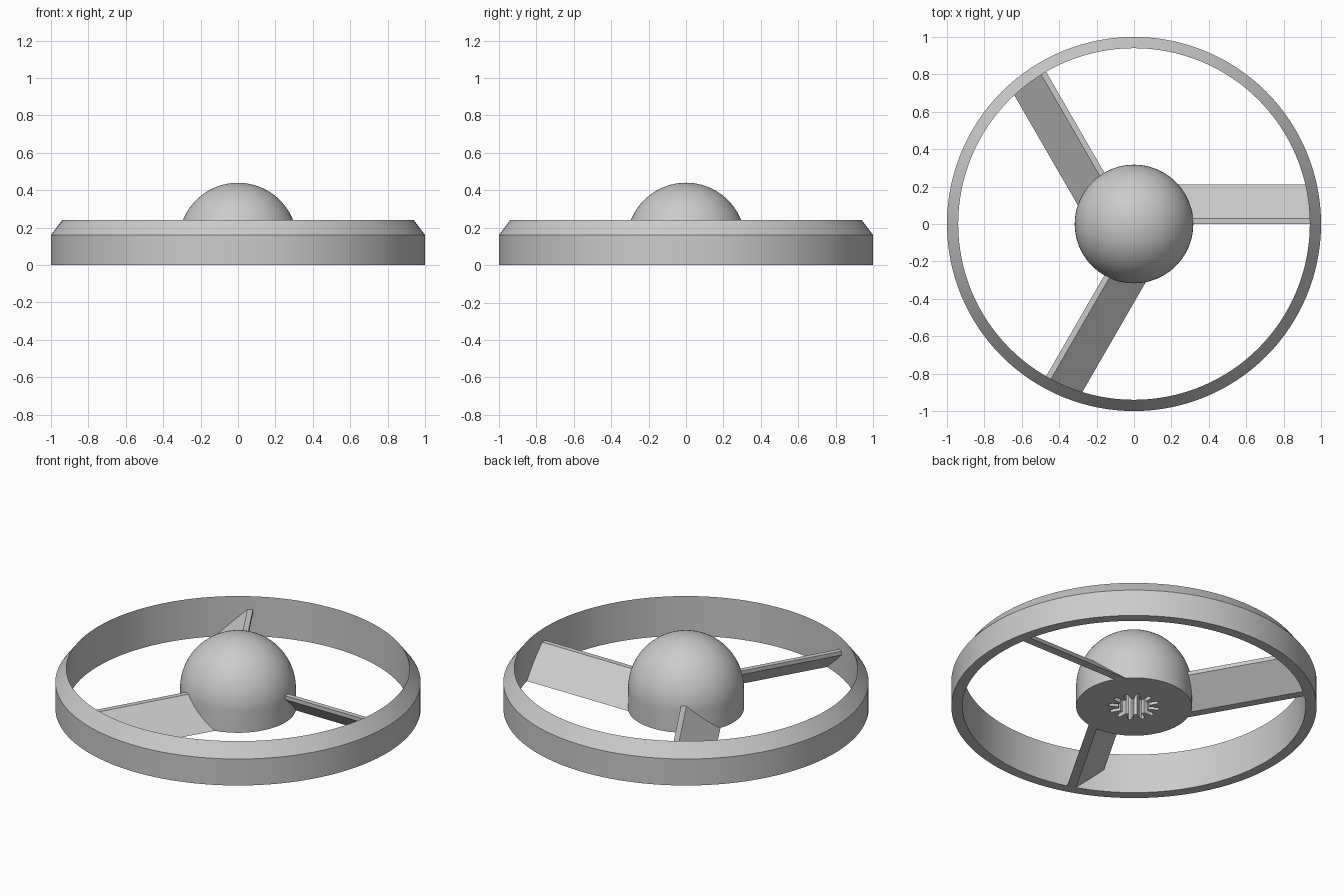
import bpy, bmesh, math
from mathutils import Matrix

if "Cube" in bpy.data.objects:
    bpy.data.objects.remove(bpy.data.objects["Cube"])

grey = bpy.data.materials.new("plain grey")
grey.diffuse_color = (0.6, 0.6, 0.6, 1)
grey.use_nodes = True
grey.node_tree.nodes["Principled BSDF"].inputs["Base Color"].default_value = grey.diffuse_color


def finish(name, bm):
    """Turn a bmesh into a grey object with clean outward normals."""
    bmesh.ops.remove_doubles(bm, verts=bm.verts, dist=1e-5)
    bmesh.ops.recalc_face_normals(bm, faces=bm.faces)
    mesh = bpy.data.meshes.new(name)
    bm.to_mesh(mesh)
    bm.free()
    mesh.materials.append(grey)
    obj = bpy.data.objects.new(name, mesh)
    bpy.context.collection.objects.link(obj)
    return obj


def activate(obj):
    bpy.ops.object.select_all(action='DESELECT')
    obj.select_set(True)
    bpy.context.view_layer.objects.active = obj


def smooth(obj):
    activate(obj)
    bpy.ops.object.shade_smooth_by_angle(angle=math.radians(25))


def lathe(name, profile, closed, steps=128):
    """Spin an (r, z) profile around the z axis."""
    bm = bmesh.new()
    vs = [bm.verts.new((r, 0, z)) for r, z in profile]
    pairs = list(zip(vs, vs[1:])) + ([(vs[-1], vs[0])] if closed else [])
    edges = [bm.edges.new(p) for p in pairs]
    bmesh.ops.spin(bm, geom=vs + edges, axis=(0, 0, 1), cent=(0, 0, 0),
                   angle=2 * math.pi, steps=steps, use_merge=False)
    return finish(name, bm)


def prism(name, points, offset):
    """Extrude a flat polygon along an offset vector."""
    bm = bmesh.new()
    face = bm.faces.new([bm.verts.new(p) for p in points])
    new = bmesh.ops.extrude_face_region(bm, geom=[face], use_keep_orig=True)
    moved = [v for v in new["geom"] if isinstance(v, bmesh.types.BMVert)]
    bmesh.ops.translate(bm, verts=moved, vec=offset)
    return finish(name, bm)


# Outer ring with a chamfer rising to a sharp inner rim
ring = lathe("outer_ring", [(0.94, 0), (1, 0), (1, 0.16), (0.94, 0.24)], True)
smooth(ring)

# Hub: short cylinder topped by a hemisphere
R, Z = 0.317, 0.123
dome = [(R * math.cos(a), Z + R * math.sin(a))
        for a in (math.pi / 2 * i / 24 for i in range(24))]
hub = lathe("hub", [(0, 0), (R, 0)] + dome + [(0, Z + R)], False)

# Splined socket cut into the underside of the hub
teeth = 12
socket = []
for t in range(teeth):
    mid = 2 * math.pi * t / teeth
    for r, a in ((0.085, -0.16), (0.13, -0.10), (0.14, -0.05),
                 (0.14, 0.05), (0.13, 0.10), (0.085, 0.16)):
        socket.append((r * math.cos(mid + a), r * math.sin(mid + a), -0.05))
cutter = prism("socket_cutter", socket, (0, 0, 0.25))
cutter.hide_render = True
cut = hub.modifiers.new("socket", 'BOOLEAN')
cut.operation = 'DIFFERENCE'
cut.solver = 'EXACT'
cut.object = cutter
activate(hub)
bpy.ops.object.modifier_apply(modifier=cut.name)
bpy.data.objects.remove(cutter)
smooth(hub)

# Three slanted blades, high at the leading edge
section = [(0, 0.16), (0.03, 0.16), (0.21, 0), (0.16, 0), (0, 0.137)]
for i in range(3):
    blade = prism(f"blade_{i + 1}", [(0.2, y, z) for y, z in section], (0.75, 0, 0))
    blade.data.transform(Matrix.Rotation(math.radians(120 * i), 4, 'Z'))
